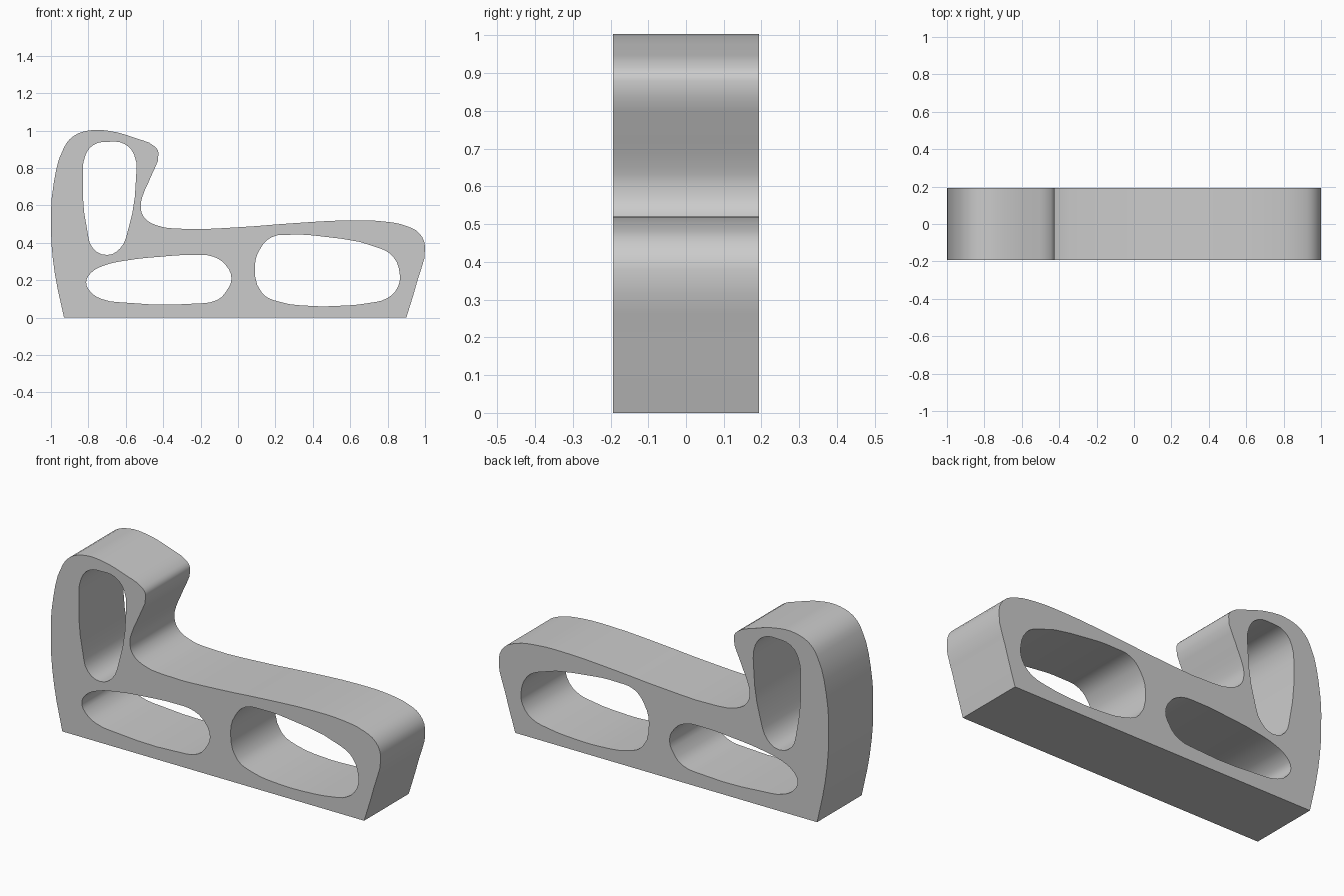
import bpy
import bmesh
from math import radians

if "Cube" in bpy.data.objects:
    bpy.data.objects.remove(bpy.data.objects["Cube"])

HALF_DEPTH = 0.193

# Side profile (x, z): the first and last points are the sharp base corners
outline = [(-0.93, 0), (-0.98, 0.24), (-1.0, 0.48), (-0.985, 0.72), (-0.93, 0.91),
           (-0.88, 0.97), (-0.8, 1.0), (-0.7, 1.0), (-0.54, 0.957), (-0.445, 0.915),
           (-0.425, 0.88), (-0.465, 0.755), (-0.51, 0.65), (-0.52, 0.6), (-0.505, 0.54),
           (-0.44, 0.495), (-0.3, 0.475), (0, 0.483), (0.3, 0.505), (0.6, 0.52),
           (0.78, 0.514), (0.9, 0.49), (0.97, 0.45), (1.0, 0.38), (0.96, 0.2), (0.9, 0)]

# Through openings
upright_hole = [(-0.69, 0.94), (-0.77, 0.925), (-0.815, 0.87), (-0.83, 0.75),
                (-0.805, 0.46), (-0.775, 0.37), (-0.7, 0.335), (-0.63, 0.37),
                (-0.59, 0.46), (-0.545, 0.75), (-0.555, 0.87), (-0.61, 0.93)]
left_hole = [(-0.812, 0.19), (-0.785, 0.24), (-0.72, 0.277), (-0.6, 0.305), (-0.42, 0.325),
             (-0.23, 0.335), (-0.13, 0.325), (-0.065, 0.28), (-0.035, 0.21), (-0.06, 0.145),
             (-0.11, 0.095), (-0.23, 0.075), (-0.6, 0.08), (-0.73, 0.1), (-0.79, 0.14)]
right_hole = [(0.09, 0.27), (0.12, 0.37), (0.18, 0.43), (0.28, 0.443), (0.44, 0.435),
              (0.76, 0.37), (0.83, 0.325), (0.865, 0.23), (0.855, 0.165), (0.8, 0.105),
              (0.7, 0.078), (0.54, 0.063), (0.38, 0.063), (0.22, 0.085), (0.13, 0.13)]


def add_loop(curve, points, sharp=()):
    """Add a closed smooth loop; points listed in sharp become corners."""
    spline = curve.splines.new('BEZIER')
    spline.bezier_points.add(len(points) - 1)
    spline.use_cyclic_u = True
    spline.resolution_u = 3
    for i, (p, (x, z)) in enumerate(zip(spline.bezier_points, points)):
        p.co = (x, z, 0)
        p.handle_left_type = p.handle_right_type = 'VECTOR' if i in sharp else 'AUTO'


curve = bpy.data.curves.new("bracket_profile", 'CURVE')
curve.dimensions = '2D'
curve.fill_mode = 'BOTH'
curve.extrude = HALF_DEPTH
add_loop(curve, outline, sharp=(0, len(outline) - 1))
for hole in (upright_hole, left_hole, right_hole):
    add_loop(curve, hole)

# Solid bracket, stood upright
bracket = bpy.data.objects.new("bracket_body", curve)
bpy.context.collection.objects.link(bracket)
bracket.rotation_euler.x = radians(90)
bpy.context.view_layer.objects.active = bracket
bracket.select_set(True)
bpy.ops.object.convert(target='MESH')
bracket = bpy.context.object
bpy.ops.object.transform_apply(rotation=True)

# Weld the flat faces to the walls, then smooth the curved walls
bm = bmesh.new()
bm.from_mesh(bracket.data)
bmesh.ops.remove_doubles(bm, verts=bm.verts, dist=0.0005)
bmesh.ops.recalc_face_normals(bm, faces=bm.faces)
bm.to_mesh(bracket.data)
bm.free()
bpy.ops.object.shade_smooth_by_angle(angle=radians(35))
